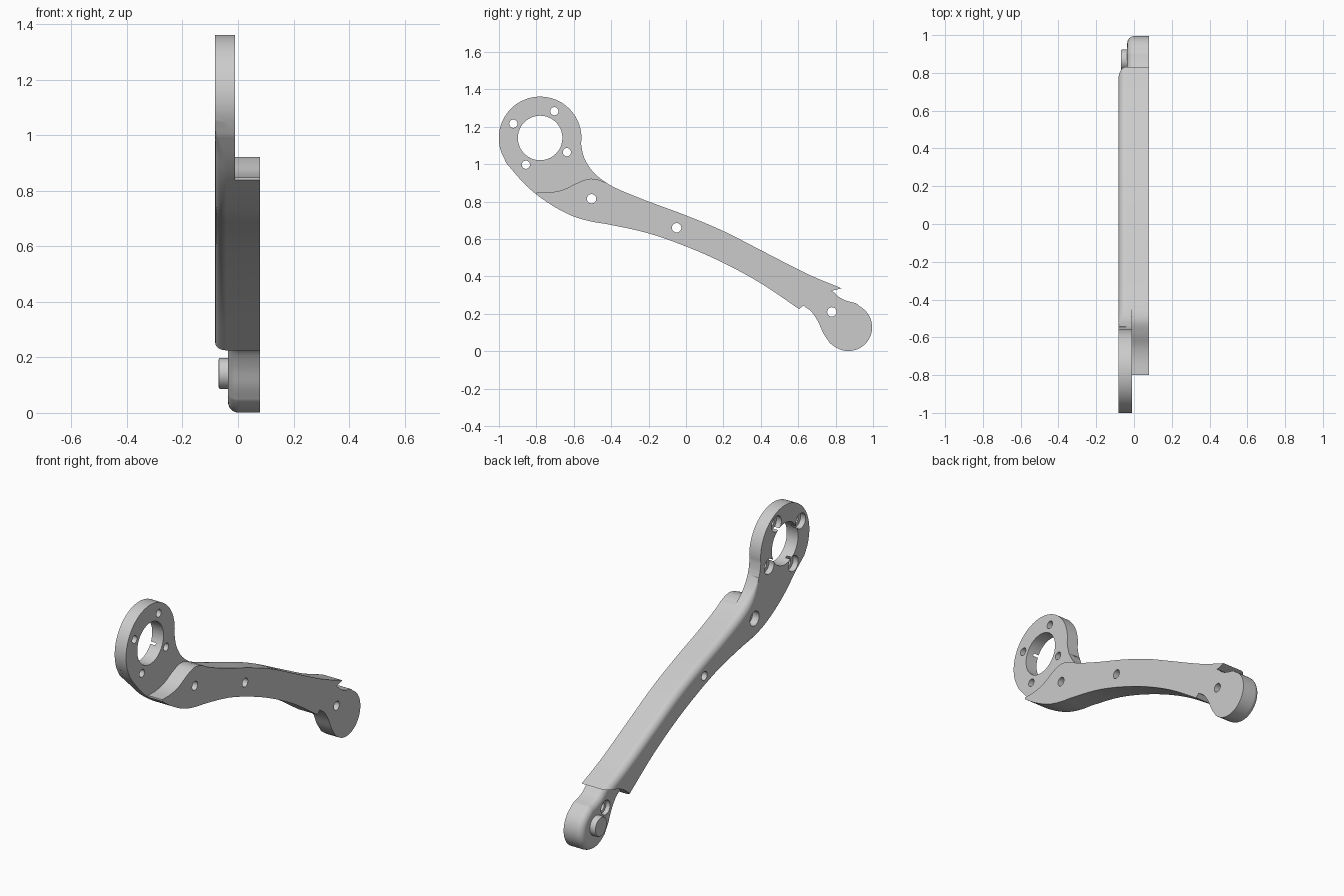
import bpy, bmesh
from math import cos, sin, pi, radians
from mathutils import Vector

cube = bpy.data.objects.get("Cube")
if cube:
    bpy.data.objects.remove(cube)

grey = bpy.data.materials.new("plain grey")
grey.use_nodes = True
colour = (0.6, 0.6, 0.6, 1)
grey.diffuse_color = colour
grey.node_tree.nodes["Principled BSDF"].inputs["Base Color"].default_value = colour


def smooth(points, steps=6):
    """Catmull-Rom curve through (y, z) points."""
    p = [Vector(q) for q in points]
    p = [2 * p[0] - p[1]] + p + [2 * p[-1] - p[-2]]
    out = []
    for a, b, c, d in zip(p, p[1:], p[2:], p[3:]):
        for i in range(steps):
            t = i / steps
            out.append(0.5 * (2 * b + (c - a) * t + (2 * a - 5 * b + 4 * c - d) * t * t
                              + (3 * b - a - 3 * c + d) * t ** 3))
    return out + [p[-2]]


def arc(cy, cz, r, start, end, n):
    angles = [radians(start + (end - start) * i / n) for i in range(n + 1)]
    return [Vector((cy + r * cos(a), cz + r * sin(a))) for a in angles]


def slab(name, pts, x0, x1, radius=lambda p: 0, steps=6):
    """Counter-clockwise (y, z) outline from x0 to x1, rounded along its x0 rim."""
    pts = [Vector(p) for p in pts]
    n = len(pts)
    bm = bmesh.new()
    rings = [[] for _ in range(steps + 2)]
    for i, p in enumerate(pts):
        d = (pts[(i + 1) % n] - p).normalized() + (p - pts[i - 1]).normalized()
        inward = Vector((-d.y, d.x)).normalized()
        r = radius(p)
        rings[0].append(bm.verts.new((x1, p.x, p.y)))
        if r < 0.001:  # sharp rim: one shared vertex
            corner = bm.verts.new((x0, p.x, p.y))
            for ring in rings[1:]:
                ring.append(corner)
            continue
        for k, ring in enumerate(rings[1:]):
            a = k / steps * pi / 2
            q = p + inward * r * (1 - cos(a))
            ring.append(bm.verts.new((x0 + r * (1 - sin(a)), q.x, q.y)))
    for lo, hi in zip(rings, rings[1:]):
        for i in range(n):
            j = (i + 1) % n
            corners = list(dict.fromkeys((lo[j], lo[i], hi[i], hi[j])))
            if len(corners) > 2:
                bm.faces.new(corners)
    bm.faces.new(rings[0])
    bm.faces.new(rings[-1][::-1])
    mesh = bpy.data.meshes.new(name)
    bm.to_mesh(mesh)
    bm.free()
    mesh.materials.append(grey)
    obj = bpy.data.objects.new(name, mesh)
    bpy.context.collection.objects.link(obj)
    return obj


def combine(target, tool, operation):
    tool.hide_render = True
    mod = target.modifiers.new(operation.lower(), 'BOOLEAN')
    mod.operation, mod.object, mod.solver = operation, tool, 'EXACT'
    bpy.context.view_layer.objects.active = target
    bpy.ops.object.modifier_apply(modifier=mod.name)
    bpy.data.objects.remove(tool)


def drill(target, y, z, r, x0=-0.3, x1=0.3, n=32):
    combine(target, slab("drill", arc(y, z, r, 0, 360 - 360 / n, n - 1), x0, x1), 'DIFFERENCE')


# Arm and mounting ring in one outline
RING = (-0.78, 1.14)
upper = smooth([(0.83, 0.337), (0.7, 0.39), (0.6, 0.437), (0.4, 0.54),
                (0.2, 0.642), (0, 0.726), (-0.2, 0.8), (-0.36, 0.865), (-0.44, 0.91),
                (-0.5, 0.962), (-0.54, 1.025), (-0.555, 1.07)])
lower = smooth([(-0.96, 1.005), (-0.88, 0.912), (-0.8, 0.838), (-0.7, 0.77), (-0.6, 0.72),
                (-0.5, 0.692), (-0.4, 0.675), (-0.2, 0.63), (0, 0.56), (0.2, 0.472),
                (0.4, 0.363), (0.605, 0.225)])


def arm_round(p):
    t = 1 if p.x > -0.3 else min(1, max(0, (1.04 - p.y) / 0.14))
    return 0.04 * t * t * (3 - 2 * t)


outline = arc(*RING, 0.221, -8, 205, 48) + lower + [(0.75, 0.12), (0.98, 0.27)] + upper
arm = slab("lever_arm", outline, -0.082, 0.08, arm_round)

# Step that thins the ring, and the scooped arm end
step = smooth([(-0.8, 0.848), (-0.72, 0.85), (-0.65, 0.866), (-0.58, 0.9),
               (-0.52, 0.921), (-0.47, 0.917), (-0.42, 0.9), (-0.3, 0.88)])
combine(arm, slab("step_cutter", [(-1.2, 0.7), (-0.8, 0.7)] + step + [(-0.3, 1.6), (-1.2, 1.6)],
                  -0.01, 0.3), 'DIFFERENCE')
scoop = smooth([(0.57, 0.195), (0.605, 0.225), (0.64, 0.255), (0.68, 0.285), (0.73, 0.31),
                (0.785, 0.324), (0.83, 0.336), (0.9, 0.36)])
combine(arm, slab("end_cutter", [(0.57, -0.1), (1.1, -0.1), (1.1, 0.36)] + scoop[::-1],
                  -0.3, 0.3), 'DIFFERENCE')

# Rounded foot, rooted inside the arm
neck_top = smooth([(0.91, 0.256), (0.86, 0.269), (0.82, 0.288), (0.79, 0.315)])
neck_low = smooth([(0.635, 0.238), (0.67, 0.212), (0.705, 0.16), (0.735, 0.095), (0.77, 0.042)])
foot = slab("foot", arc(0.868, 0.128, 0.127, 232, 420, 40) + neck_top
            + [(0.72, 0.36), (0.56, 0.3)] + neck_low, -0.036, 0.08, lambda p: 0.038)
combine(arm, foot, 'UNION')

# Pivot boss on the foot
boss = slab("boss", arc(0.868, 0.142, 0.056, 0, 348.75, 31), -0.07, 0, lambda p: 0.008, 3)
combine(arm, boss, 'UNION')

# Bore, bolt holes and their counterbores
drill(arm, *RING, 0.119, n=64)
for i in range(4):
    a = radians(62 + 90 * i)
    y, z = RING[0] + 0.162 * cos(a), RING[1] + 0.162 * sin(a)
    drill(arm, y, z, 0.022)
    drill(arm, y, z, 0.044, x1=-0.05)
for y, z, floor in ((-0.505, 0.815, -0.04), (-0.05, 0.66, None), (0.78, 0.21, -0.01)):
    drill(arm, y, z, 0.025)
    if floor:
        drill(arm, y, z, 0.041, x1=floor)

# Soft shading with flat faces kept flat
bpy.ops.object.select_all(action='DESELECT')
arm.select_set(True)
bpy.context.view_layer.objects.active = arm
bpy.ops.object.shade_smooth_by_angle(angle=radians(30))
weighted = arm.modifiers.new("weighted_normals", 'WEIGHTED_NORMAL')
weighted.keep_sharp = True
